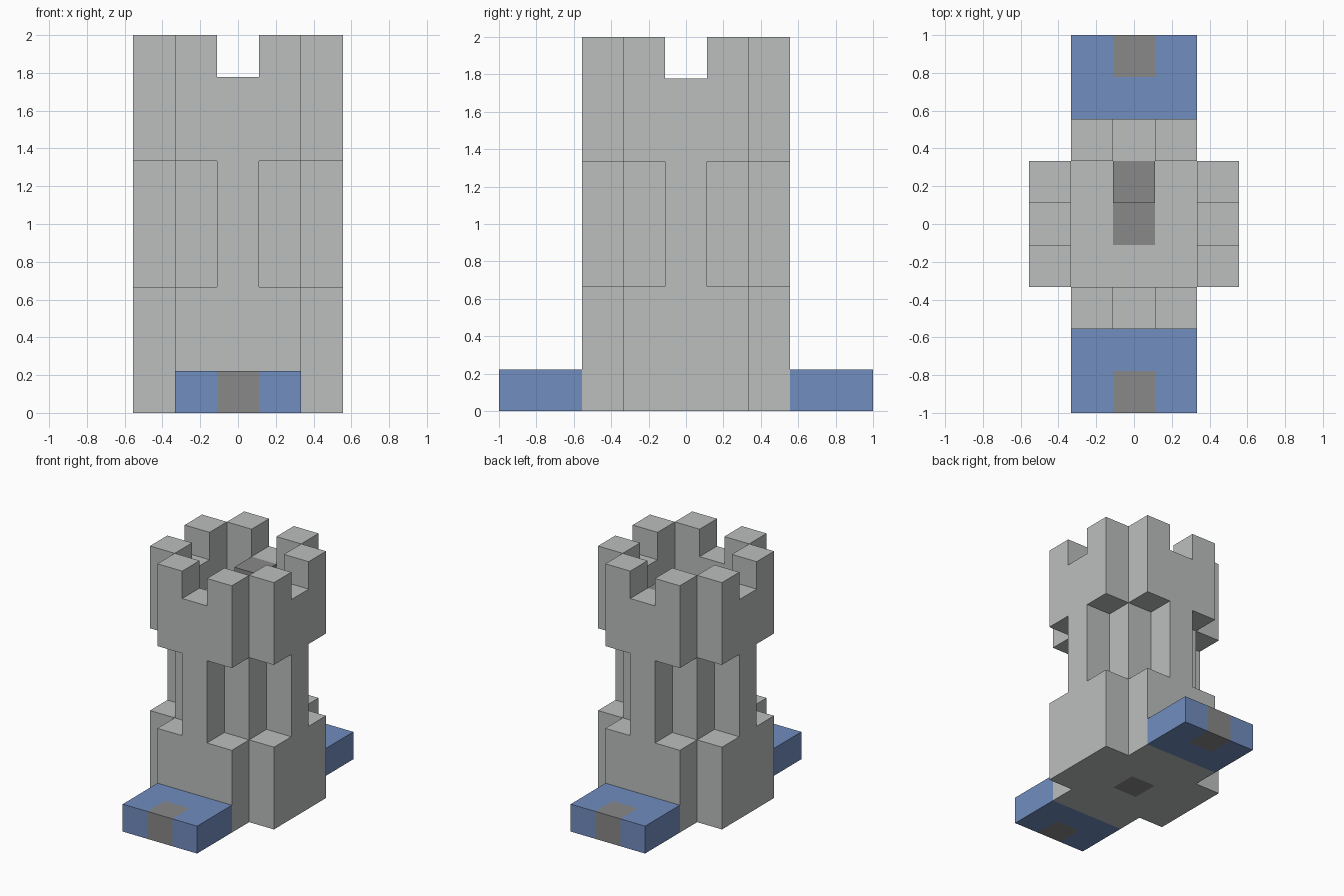
import bpy
import bmesh
from mathutils import Matrix, Vector

if "Cube" in bpy.data.objects:
    bpy.data.objects.remove(bpy.data.objects["Cube"], do_unlink=True)

U = 2 / 9  # one block


def material(name, rgb):
    mat = bpy.data.materials.new(name)
    mat.use_nodes = True
    color = (*rgb, 1)
    mat.diffuse_color = color
    mat.node_tree.nodes["Principled BSDF"].inputs["Base Color"].default_value = color
    return mat


stone = material("light stone", (0.50, 0.52, 0.515))
dark = material("dark stone", (0.246, 0.246, 0.246))
blue = material("blue", (0.165, 0.266, 0.52))


def prism(name, outline, low, high, mat, matrix=Matrix(), core=None):
    """Extrude an outline, in blocks, from low to high; core is the height of a dark centre square."""
    bm = bmesh.new()
    face = bm.faces.new([bm.verts.new((x, y, low)) for x, y in outline])
    side = bmesh.ops.extrude_face_region(bm, geom=[face])["geom"]
    bmesh.ops.translate(bm, vec=(0, 0, high - low),
                        verts=[g for g in side if isinstance(g, bmesh.types.BMVert)])
    if core is not None:
        for axis in (Vector((1, 0, 0)), Vector((0, 1, 0))):
            for s in (-0.5, 0.5):
                bmesh.ops.bisect_plane(bm, geom=bm.verts[:] + bm.edges[:] + bm.faces[:],
                                       plane_co=axis * s, plane_no=axis)
        for f in bm.faces:
            if (f.calc_center_median() - Vector((0, 0, core))).length < 0.1:
                f.material_index = 1
    bmesh.ops.recalc_face_normals(bm, faces=bm.faces)
    bm.transform(Matrix.Scale(U, 4) @ matrix)
    mesh = bpy.data.meshes.new(name)
    bm.to_mesh(mesh)
    bm.free()
    mesh.materials.append(mat)
    if core is not None:
        mesh.materials.append(dark)
    obj = bpy.data.objects.new(name, mesh)
    bpy.context.collection.objects.link(obj)
    return obj


def four_fold(points):
    """Repeat a quarter outline around the centre."""
    outline = []
    for _ in range(4):
        outline += points
        points = [(-y, x) for x, y in points]
    return outline


def rect(x0, x1, y0, y1):
    return [(x0, y0), (x1, y0), (x1, y1), (x0, y1)]


# Tower body: wide base, ribbed shaft, wide crown with a sunken floor
plus = four_fold([(2.5, -1.5), (2.5, 1.5), (1.5, 1.5)])
ribbed = four_fold([(2.5, -0.5), (2.5, 0.5), (1.5, 0.5), (1.5, 1.5), (0.5, 1.5)])
prism("tower_base", plus, 0, 3, stone, core=0)
prism("tower_shaft", ribbed, 3, 6, stone)
prism("tower_crown", plus, 6, 7, stone, core=7)

# Parapet walls, each with two merlons, drawn in the y-z plane and extruded outward
notched = [(-1.5, 7), (1.5, 7), (1.5, 9), (0.5, 9), (0.5, 8), (-0.5, 8), (-0.5, 9), (-1.5, 9)]
upright = Matrix(((0, 0, 1, 0), (1, 0, 0, 0), (0, 1, 0, 0), (0, 0, 0, 1)))
for i, place in enumerate(("left", "back", "right", "front")):
    turn = Matrix.Rotation(i * 1.5707963, 4, "Z")
    prism(place + "_parapet", notched, 1.5, 2.5, stone, turn @ upright)

# Step on the roof floor
prism("roof_step", rect(-0.5, 0.5, 0.5, 1.5), 7, 8, dark)

# Low slabs with a dark block set in the outer edge
slab = [(-1.5, 2.5), (1.5, 2.5), (1.5, 4.5), (0.5, 4.5),
        (0.5, 3.5), (-0.5, 3.5), (-0.5, 4.5), (-1.5, 4.5)]
for place, angle in (("back", 0), ("front", 3.1415927)):
    turn = Matrix.Rotation(angle, 4, "Z")
    prism(place + "_slab", slab, 0, 1, blue, turn)
    prism(place + "_slab_block", rect(-0.5, 0.5, 3.5, 4.5), 0, 1, dark, turn)
